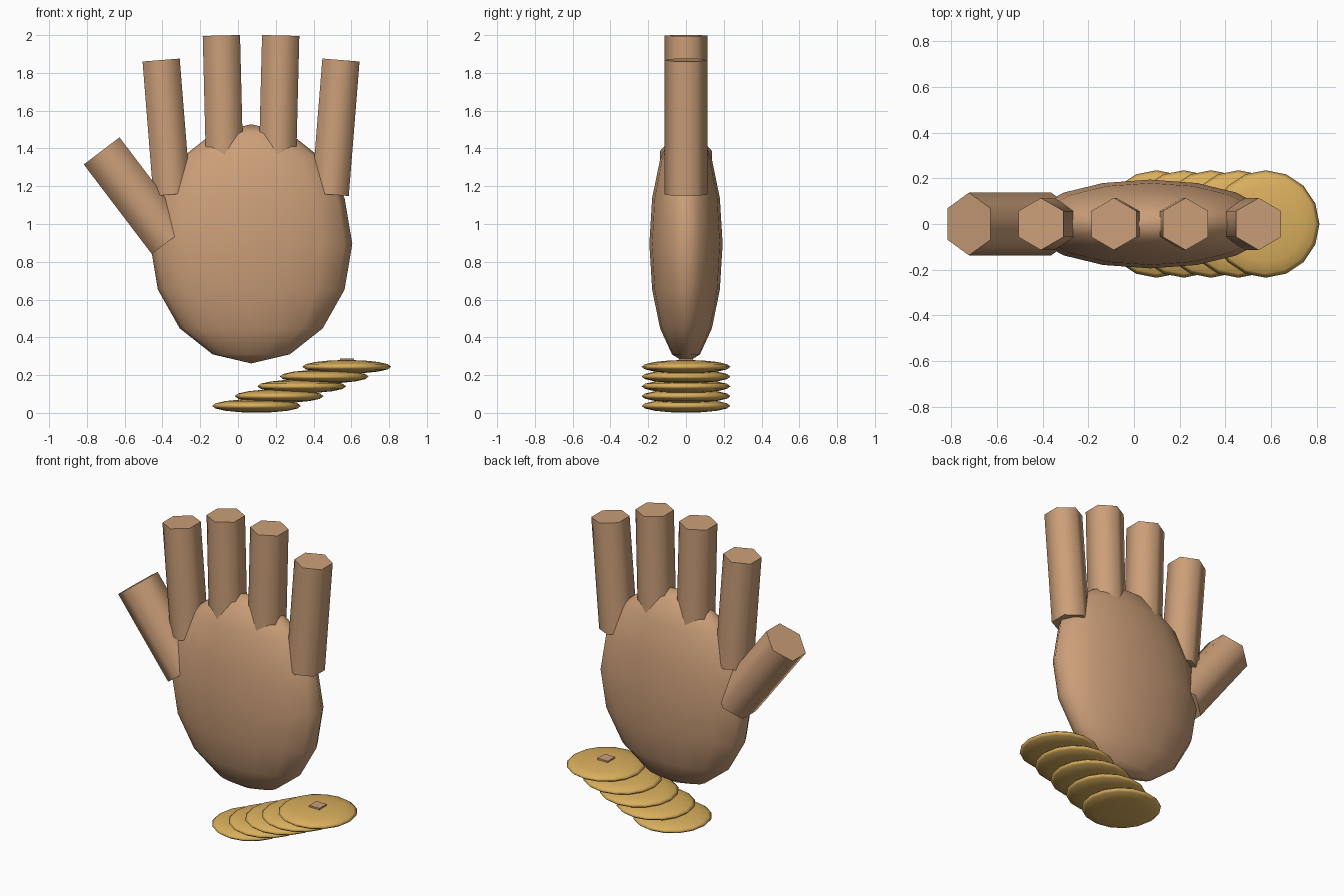
import bpy, bmesh, math
from mathutils import Matrix, Vector

if "Cube" in bpy.data.objects:
    bpy.data.objects.remove(bpy.data.objects["Cube"])


def material(name, rgb):
    m = bpy.data.materials.new(name)
    m.diffuse_color = (*rgb, 1)
    m.use_nodes = True
    m.node_tree.nodes["Principled BSDF"].inputs["Base Color"].default_value = m.diffuse_color
    return m


SKIN = material("skin", (0.60, 0.345, 0.19))
GOLD = material("gold", (0.70, 0.43, 0.11))


def finish(name, bm, mat):
    bmesh.ops.recalc_face_normals(bm, faces=bm.faces[:])
    mesh = bpy.data.meshes.new(name)
    bm.to_mesh(mesh)
    bm.free()
    mesh.materials.append(mat)
    obj = bpy.data.objects.new(name, mesh)
    bpy.context.collection.objects.link(obj)
    return obj


def ellipsoid(name, centre, radii, mat):
    bm = bmesh.new()
    bmesh.ops.create_uvsphere(bm, u_segments=16, v_segments=8, radius=1)
    bm.transform(Matrix.Translation(centre) @ Matrix.Diagonal((*radii, 1)))
    for f in bm.faces:
        f.smooth = True
    return finish(name, bm, mat)


def finger(name, base, tip, radius):
    """Six-sided prism in the xz plane, rounded sides with crisp flat caps."""
    base, tip = Vector((base[0], 0, base[1])), Vector((tip[0], 0, tip[1]))
    across = Vector((0, 1, 0)).cross((tip - base).normalized())
    bm = bmesh.new()
    rings = []
    for end in (base, tip):
        ring = []
        for i in range(6):
            a = math.tau * i / 6
            ring.append(bm.verts.new(end + radius * (math.sin(a) * across + math.cos(a) * Vector((0, 1, 0)))))
        rings.append(ring)
    for i in range(6):
        j = (i + 1) % 6
        bm.faces.new((rings[0][i], rings[0][j], rings[1][j], rings[1][i])).smooth = True
    for ring in rings:
        for e in bm.faces.new(ring).edges:
            e.smooth = False
    return finish(name, bm, SKIN)


# palm
ellipsoid("palm", (0.07, 0, 0.895), (0.535, 0.194, 0.633), SKIN)

# four fingers, mirrored about the palm centre, fanning outward
MID = 0.069
for side, names in ((-1, ("index_finger", "middle_finger")), (1, ("little_finger", "ring_finger"))):
    finger(names[0], (MID + side * 0.419, 1.156), (MID + side * 0.476, 1.868), 0.114)
    finger(names[1], (MID + side * 0.139, 1.285), (MID + side * 0.157, 1.998), 0.114)

# thumb
finger("thumb", (-0.362, 0.913), (-0.722, 1.387), 0.137)

# slanted stack of coins
for i in range(5):
    ellipsoid(f"coin_{i + 1}", (0.098 + 0.1195 * i, 0, 0.037 + 0.0518 * i), (0.235, 0.235, 0.036), GOLD)

# small square chip on the top coin
bm = bmesh.new()
bmesh.ops.create_cube(bm, size=1)
bm.transform(Matrix.Translation((0.576, 0, 0.274)) @ Matrix.Diagonal((0.074, 0.074, 0.03, 1)))
finish("chip", bm, SKIN)
